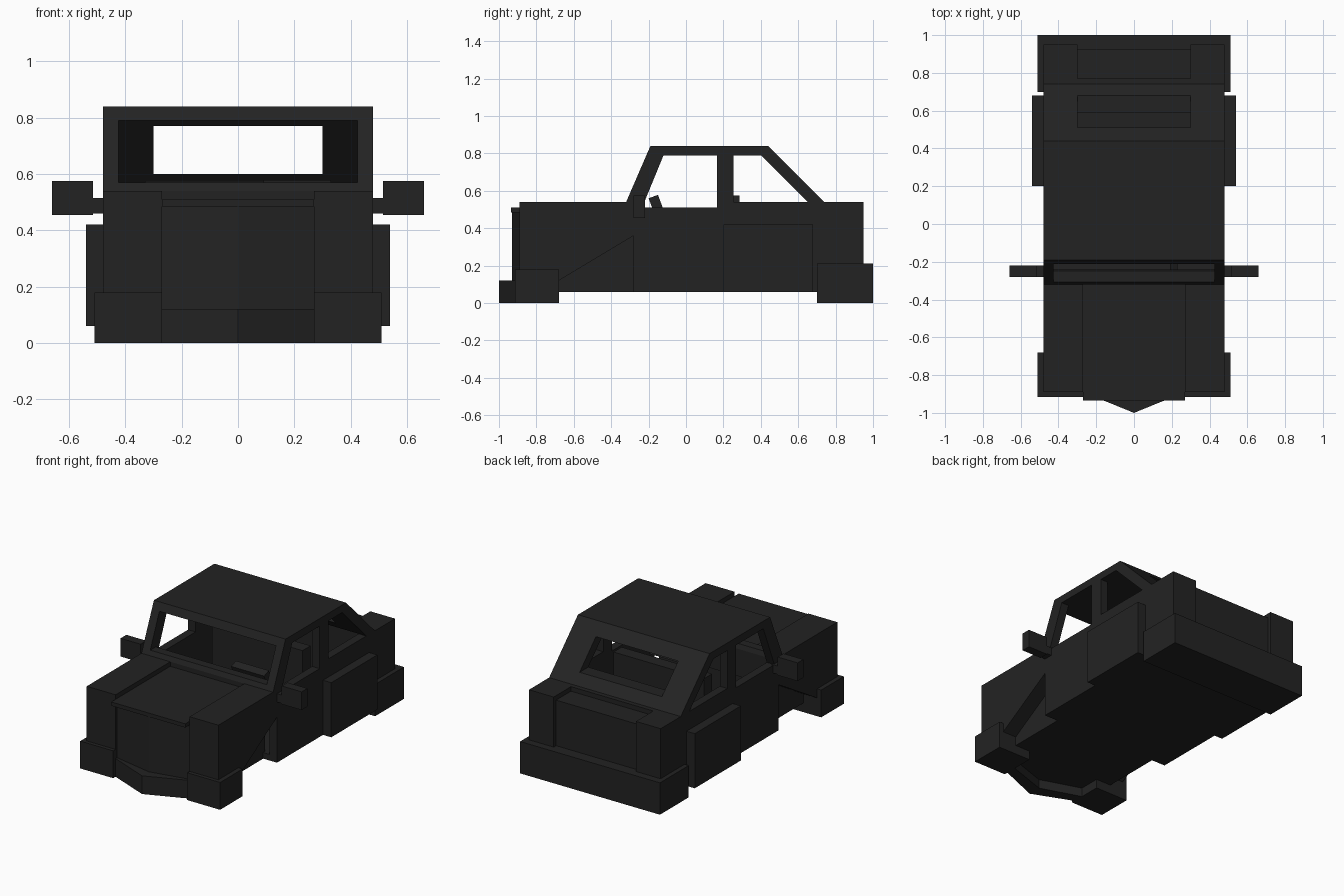
import bpy
import bmesh

cube = bpy.data.objects.get("Cube")
if cube:
    bpy.data.objects.remove(cube, do_unlink=True)

# Single charcoal paint
paint = bpy.data.materials.new("charcoal")
paint.use_nodes = True
COLOUR = (0.0165, 0.0165, 0.0165, 1)
paint.diffuse_color = COLOUR
bsdf = paint.node_tree.nodes["Principled BSDF"]
bsdf.inputs["Base Color"].default_value = COLOUR
bsdf.inputs["Roughness"].default_value = 0.8


def prism(name, outline, lo, hi, axis="x", mirror=False):
    """Extrude an outline (yz for axis x, xy for axis z) from lo to hi."""
    bm = bmesh.new()
    place = (lambda p, d: (d, p[0], p[1])) if axis == "x" else (lambda p, d: (p[0], p[1], d))
    a = [bm.verts.new(place(p, lo)) for p in outline]
    b = [bm.verts.new(place(p, hi)) for p in outline]
    n = len(outline)
    bm.faces.new(a)
    bm.faces.new(b[::-1])
    for i in range(n):
        j = (i + 1) % n
        bm.faces.new((a[i], b[i], b[j], a[j]))
    bmesh.ops.recalc_face_normals(bm, faces=bm.faces[:])
    mesh = bpy.data.meshes.new(name)
    bm.to_mesh(mesh)
    bm.free()
    mesh.materials.append(paint)
    obj = bpy.data.objects.new(name, mesh)
    bpy.context.collection.objects.link(obj)
    if mirror:
        obj.modifiers.new("Mirror", "MIRROR").use_axis = (True, False, False)
    return obj


def box(name, x, y, z, mirror=False):
    outline = [(y[0], z[0]), (y[1], z[0]), (y[1], z[1]), (y[0], z[1])]
    return prism(name, outline, x[0], x[1], mirror=mirror)


# Front body: engine bay, fenders with sloped wheel cut-outs, hood, cowl
box("engine_bay", (-0.38, 0.38), (-0.84, -0.26), (0.06, 0.48))
prism("front_fender", [(-0.89, 0.12), (-0.68, 0.12), (-0.28, 0.36), (-0.24, 0.36),
                       (-0.24, 0.54), (-0.89, 0.54)], 0.27, 0.48, mirror=True)
box("hood", (-0.27, 0.27), (-0.935, -0.32), (0.485, 0.51))
box("cowl", (-0.27, 0.27), (-0.32, -0.24), (0.36, 0.54))

# Pointed grille and front bumper
prism("grille", [(-0.27, -0.875), (0, -0.93), (0.27, -0.875), (0.27, -0.8), (-0.27, -0.8)],
      0.06, 0.485, axis="z")
prism("bumper_nose", [(-0.27, -0.89), (0, -1.0), (0.27, -0.89), (0.27, -0.82),
                      (0, -0.91), (-0.27, -0.82)], 0.0, 0.12, axis="z")
box("bumper_corner", (0.27, 0.51), (-0.915, -0.68), (0.0, 0.18), mirror=True)

# Cabin floor and side walls
box("floor_pan", (-0.425, 0.425), (-0.28, 0.72), (0.06, 0.1))
prism("side_wall", [(-0.28, 0.06), (0.76, 0.06), (0.76, 0.54), (0.255, 0.54),
                    (0.255, 0.51), (-0.24, 0.51), (-0.28, 0.54)], 0.425, 0.48, mirror=True)
box("rear_door_panel", (0.48, 0.54), (0.2, 0.68), (0.06, 0.42), mirror=True)

# Roof, windscreen frame and pillars
prism("roof", [(-0.212, 0.79), (-0.19, 0.84), (0.44, 0.84), (0.49, 0.79)], -0.48, 0.48)
prism("windscreen_sill", [(-0.32, 0.54), (-0.307, 0.57), (-0.25, 0.57), (-0.24, 0.54)],
      -0.425, 0.425)
prism("front_pillar", [(-0.32, 0.54), (-0.212, 0.79), (-0.12, 0.79), (-0.235, 0.51),
                       (-0.28, 0.51)], 0.425, 0.48, mirror=True)
box("middle_pillar", (0.425, 0.48), (0.165, 0.255), (0.51, 0.79), mirror=True)


# Sloped back panel around the rear window
def slope(z0, z1):
    return [(1.19 - z0, z0), (1.28 - z0, z0), (1.28 - z1, z1), (1.19 - z1, z1)]


prism("rear_window_bottom", slope(0.54, 0.60), -0.48, 0.48)
prism("rear_window_top", slope(0.77, 0.79), -0.48, 0.48)
prism("rear_window_side", slope(0.60, 0.77), 0.30, 0.48, mirror=True)

# Rear body: bulkhead, lowered trunk lid, corner blocks, bumper
box("rear_bulkhead", (-0.425, 0.425), (0.68, 0.77), (0.06, 0.54))
box("trunk", (-0.30, 0.30), (0.77, 0.925), (0.06, 0.51))
box("rear_corner", (0.30, 0.48), (0.75, 0.95), (0.06, 0.54), mirror=True)
box("rear_bumper", (-0.51, 0.51), (0.70, 1.0), (0.0, 0.21))

# Side mirrors
box("mirror_arm", (0.47, 0.515), (-0.28, -0.22), (0.46, 0.515), mirror=True)
box("mirror_housing", (0.515, 0.66), (-0.28, -0.22), (0.455, 0.575), mirror=True)

# Interior: steering wheel with column, seat
prism("steering_wheel", [(-0.2, 0.56), (-0.15, 0.578), (-0.09, 0.42), (-0.14, 0.40)], 0.09, 0.33)
prism("steering_column", [(-0.25, 0.43), (-0.25, 0.47), (-0.15, 0.51), (-0.13, 0.47)], 0.19, 0.23)
box("seat_base", (-0.33, 0.33), (0.0, 0.285), (0.1, 0.26))
box("seat_back", (-0.33, 0.33), (0.2, 0.285), (0.26, 0.575))
